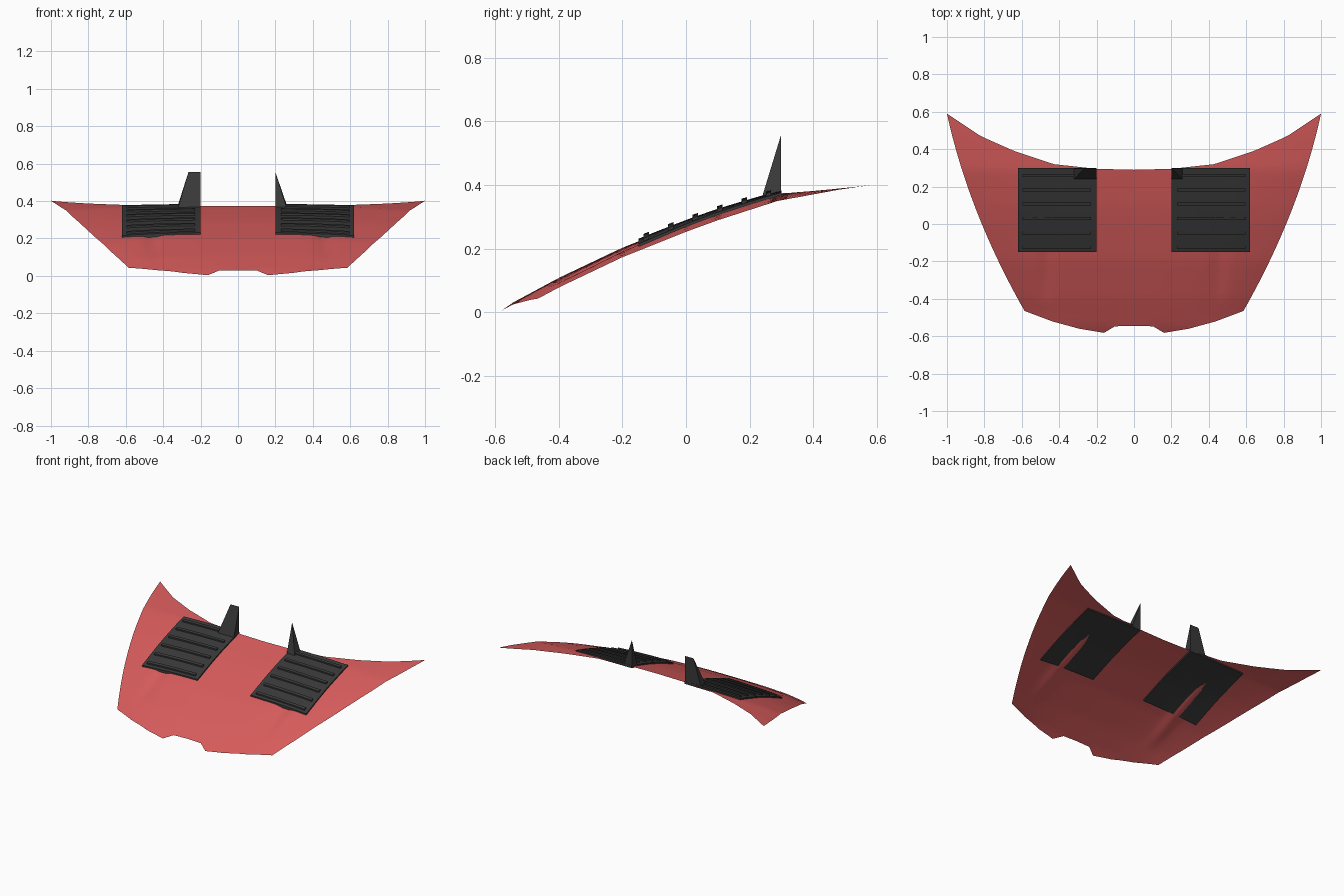
import bpy, bmesh, math

if "Cube" in bpy.data.objects:
    bpy.data.objects.remove(bpy.data.objects["Cube"], do_unlink=True)


def make_material(name, colour):
    mat = bpy.data.materials.new(name)
    mat.use_nodes = True
    mat.diffuse_color = (*colour, 1)
    mat.node_tree.nodes["Principled BSDF"].inputs["Base Color"].default_value = (*colour, 1)
    return mat


red = make_material("red paint", (0.68, 0.105, 0.105))
black = make_material("black plastic", (0.04, 0.04, 0.04))


def interp(points, t):
    """Piecewise linear lookup."""
    if t <= points[0][0]:
        return points[0][1]
    for (a, fa), (b, fb) in zip(points, points[1:]):
        if t <= b:
            return fa + (fb - fa) * (t - a) / (b - a)
    return points[-1][1]


# Lengthwise profile and the front and back outlines, by width fraction
PROFILE = [(-.585, .002), (-.545, .03), (-.4, .108), (-.2, .203), (0, .282),
           (.1, .317), (.2, .347), (.29, .373), (.4, .387), (.48, .396), (.59, .402)]
FRONT = [(0, -.545), (.175, -.547), (.275, -.582), (.5, -.56), (.75, -.52), (1, -.465)]
BACK = [(0, .29), (.2, .295), (.43, .32), (.64, .39), (.82, .47), (1, .59)]


def half_width(v):
    return .585 + .6 * v - .185 * v * v


def height(x, y):
    """Bonnet height, falling away towards the sides."""
    v = min(max((y + .465) / 1.055, 0), 1)
    u = min(abs(x) / half_width(v), 1)
    return interp(PROFILE, y) - .03 * (1 - v ** 4) * u ** 3


def finish(bm, name, mat, smooth=False):
    bmesh.ops.recalc_face_normals(bm, faces=bm.faces)
    mesh = bpy.data.meshes.new(name)
    bm.to_mesh(mesh)
    bm.free()
    mesh.materials.append(mat)
    for poly in mesh.polygons:
        poly.use_smooth = smooth
    obj = bpy.data.objects.new(name, mesh)
    bpy.context.collection.objects.link(obj)
    return obj


def grid(bm, columns, rows, point):
    verts = [[bm.verts.new(point(i / columns, j / rows)) for i in range(columns + 1)]
             for j in range(rows + 1)]
    for j in range(rows):
        for i in range(columns):
            bm.faces.new((verts[j][i], verts[j][i + 1], verts[j + 1][i + 1], verts[j + 1][i]))


# Bonnet: one curved sheet with a shallow crease on each side
def bonnet_point(s, v):
    u = 2 * s - 1
    front, back = interp(FRONT, abs(u)), interp(BACK, abs(u))
    x, y = u * half_width(v), front + (back - front) * v
    crease = math.exp(-((abs(x) - .46) / .04) ** 2)
    fade = max(0, 1 - ((y + .06) / .36) ** 2)
    return x, y, height(x, y) - .013 * crease * fade


bm = bmesh.new()
grid(bm, 80, 28, bonnet_point)
finish(bm, "bonnet", red, smooth=True)


def draped_slab(name, side, x0, x1, y0, y1, low, high, columns, rows):
    """Slab that follows the bonnet between two offsets."""
    bm = bmesh.new()

    def point(s, t):
        x, y = side * (x0 + (x1 - x0) * s), y0 + (y1 - y0) * t
        return x, y, height(x, y) + low

    grid(bm, columns, rows, point)
    top = bmesh.ops.extrude_face_region(bm, geom=bm.faces[:], use_keep_orig=True)["geom"]
    for v in top:
        if isinstance(v, bmesh.types.BMVert):
            v.co.z += high - low
    finish(bm, name, black)


# Upright fin: a wedge with a vertical back and a sloping front
def fin(name, side, base_width, top_width):
    bm = bmesh.new()
    inner, back, front = .2, .298, .235

    def vert(width, y, z):
        return bm.verts.new((side * (inner + width), y, z))

    for corner in ((0, back), (base_width, back), (base_width, front), (0, front)):
        vert(*corner, height(inner, corner[1]) - .008)
    for width in {0, top_width}:
        vert(width, back, .555)
    bmesh.ops.convex_hull(bm, input=bm.verts[:])
    finish(bm, name, black)


# Vent panels with raised slats, on both sides
for label, side in (("left", 1), ("right", -1)):
    draped_slab(label + "_vent_panel", side, .2, .62, -.15, .3, -.009, .009, 6, 8)
    for k in range(6):
        y = -.125 + k * .077
        draped_slab(f"{label}_vent_slat_{k + 1}", side, .23, .595, y - .008, y + .008,
                    .008, .018, 6, 1)

fin("left_fin", 1, .065, 0)
fin("right_fin", -1, .125, .065)
